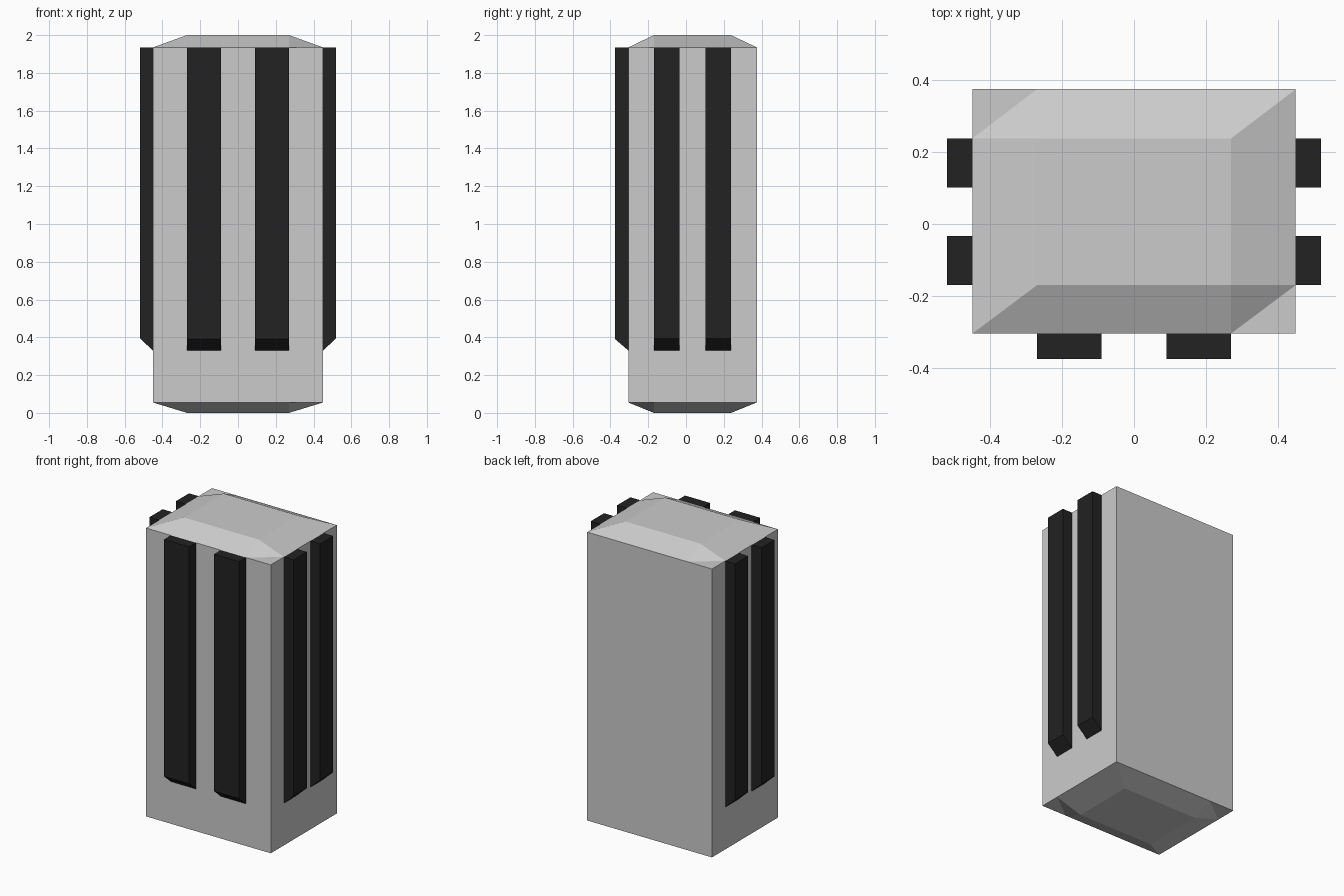
import bpy, bmesh

if "Cube" in bpy.data.objects:
    bpy.data.objects.remove(bpy.data.objects["Cube"])

XS = (-0.45, -0.27, 0.27, 0.45)
YS = (-0.305, -0.17, 0.238, 0.375)
Z_LOW, Z_HIGH, SLAT_LOW = 0.055, 1.935, 0.33

black = bpy.data.materials.new("black")
black.diffuse_color = (0.016, 0.016, 0.016, 1)
black.use_nodes = True
black.node_tree.nodes["Principled BSDF"].inputs["Base Color"].default_value = black.diffuse_color


def finish(bm, name, mat=None):
    bmesh.ops.recalc_face_normals(bm, faces=bm.faces)
    me = bpy.data.meshes.new(name)
    bm.to_mesh(me)
    bm.free()
    ob = bpy.data.objects.new(name, me)
    bpy.context.collection.objects.link(ob)
    if mat:
        me.materials.append(mat)
    return ob


# Body: box with a raised panel at the top and bottom, corner cells split the same way
bm = bmesh.new()
rings = []
for outer, inner in ((Z_LOW, 0.0), (Z_HIGH, 2.0)):
    g = [[bm.verts.new((x, y, inner if 0 < i < 3 and 0 < j < 3 else outer))
          for j, y in enumerate(YS)] for i, x in enumerate(XS)]
    for i in range(3):
        for j in range(3):
            a, b, c, d = g[i][j], g[i + 1][j], g[i + 1][j + 1], g[i][j + 1]
            if i != 1 and j != 1:
                bm.faces.new((a, b, c))
                bm.faces.new((a, c, d))
            else:
                bm.faces.new((a, b, c, d))
    rings.append([g[i][0] for i in range(3)] + [g[3][j] for j in range(3)]
                 + [g[i][3] for i in (3, 2, 1)] + [g[0][j] for j in (3, 2, 1)])
low, high = rings
for k in range(12):
    n = (k + 1) % 12
    bm.faces.new((low[k], low[n], high[n], high[k]))
finish(bm, "body")


# Slats: wedge-ended bars extruded along the wall
def slat(name, wall, out, lo, hi, z_out, along_x):
    profile = ((wall, SLAT_LOW), (out, z_out), (out, Z_HIGH), (wall, Z_HIGH))
    bm = bmesh.new()
    ends = [[bm.verts.new((s, d, z) if along_x else (d, s, z)) for d, z in profile]
            for s in (lo, hi)]
    bm.faces.new(ends[0])
    bm.faces.new(ends[1][::-1])
    for k in range(4):
        n = (k + 1) % 4
        bm.faces.new((ends[0][k], ends[0][n], ends[1][n], ends[1][k]))
    finish(bm, name, black)


for side, s in (("left", -1), ("right", 1)):
    slat(f"front_slat_{side}", -0.305, -0.375, min(s * 0.09, s * 0.27),
         max(s * 0.09, s * 0.27), 0.39, True)
    for pos, lo, hi in (("front", -0.17, -0.034), ("back", 0.102, 0.238)):
        slat(f"{side}_slat_{pos}", s * 0.45, s * 0.52, lo, hi, 0.395, False)
